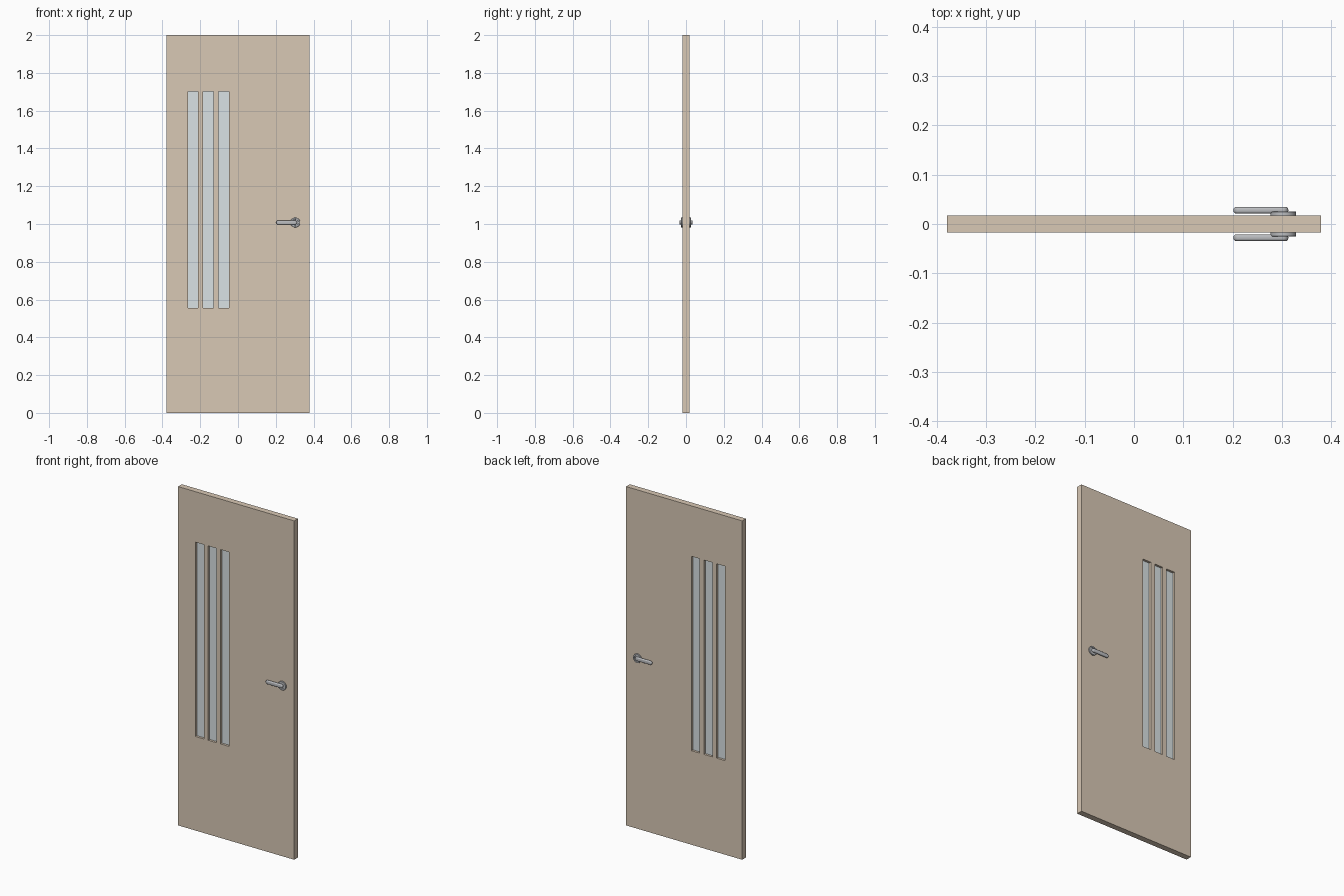
import bpy, bmesh, math
from mathutils import Matrix

if "Cube" in bpy.data.objects:
    bpy.data.objects.remove(bpy.data.objects["Cube"])

T = 0.035                      # door thickness
W = 0.379                      # half width
Z0, Z1 = 0.555, 1.702          # window slot bottom and top
SLOTS = [(-0.266 + i * 0.082, -0.211 + i * 0.082) for i in range(3)]
HX, HZ = 0.303, 1.008          # handle axis


def material(name, color):
    m = bpy.data.materials.new(name)
    m.diffuse_color = (*color, 1)
    m.use_nodes = True
    m.node_tree.nodes["Principled BSDF"].inputs["Base Color"].default_value = m.diffuse_color
    return m


def finish(bm, name, mat):
    bmesh.ops.recalc_face_normals(bm, faces=bm.faces)
    me = bpy.data.meshes.new(name)
    bm.to_mesh(me)
    bm.free()
    ob = bpy.data.objects.new(name, me)
    bpy.context.collection.objects.link(ob)
    me.materials.append(mat)
    return ob


def smooth(ob):
    bpy.ops.object.select_all(action='DESELECT')
    ob.select_set(True)
    bpy.context.view_layer.objects.active = ob
    bpy.ops.object.shade_smooth_by_angle(angle=math.radians(35))


def box(name, x0, x1, y0, y1, z0, z1, mat):
    bm = bmesh.new()
    m = Matrix.Translation(((x0 + x1) / 2, (y0 + y1) / 2, (z0 + z1) / 2)) \
        @ Matrix.Diagonal((x1 - x0, y1 - y0, z1 - z0, 1))
    bmesh.ops.create_cube(bm, size=1, matrix=m)
    return finish(bm, name, mat)


def lathe(name, profile, side, mat, seg=32):
    """Spin (radius, depth) points around the handle axis."""
    bm = bmesh.new()
    vs = [bm.verts.new((HX + r, side * d, HZ)) for r, d in profile]
    es = [bm.edges.new(p) for p in zip(vs, vs[1:])]
    bmesh.ops.spin(bm, geom=vs + es, cent=(HX, 0, HZ), axis=(0, 1, 0),
                   angle=math.tau, steps=seg)
    bmesh.ops.remove_doubles(bm, verts=bm.verts, dist=1e-5)
    smooth(finish(bm, name, mat))


def lever(name, side, mat):
    """Stadium outline extruded in depth, with rounded edges."""
    r, xa, xb = 0.011, 0.213, 0.302
    bm = bmesh.new()
    vs = []
    for cx, start in ((xb, -90), (xa, 90)):
        for i in range(13):
            a = math.radians(start + i * 15)
            vs.append(bm.verts.new((cx + r * math.cos(a), side * 0.0213,
                                    HZ + r * math.sin(a))))
    f = bm.faces.new(vs)
    ext = bmesh.ops.extrude_face_region(bm, geom=[f])['geom']
    bmesh.ops.translate(bm, vec=(0, side * 0.0132, 0),
                        verts=[v for v in ext if isinstance(v, bmesh.types.BMVert)])
    rims = [e for e in bm.edges if abs(e.verts[0].co.y - e.verts[1].co.y) < 1e-6]
    bmesh.ops.bevel(bm, geom=rims, offset=0.005, segments=4, profile=0.5,
                    affect='EDGES')
    smooth(finish(bm, name, mat))


wood = material("wood", (0.69, 0.58, 0.46))
pane = material("glass", (0.70, 0.76, 0.78))
metal = material("metal", (0.5, 0.51, 0.53))

# door leaf: grid of cells with the slots left open, extruded through
xs = [-W] + [x for s in SLOTS for x in s] + [W]
zs = [0, Z0, Z1, 2]
bm = bmesh.new()
grid = [[bm.verts.new((x, -T / 2, z)) for z in zs] for x in xs]
for i in range(len(xs) - 1):
    for j in range(3):
        if not (j == 1 and i % 2 == 1):
            bm.faces.new((grid[i][j], grid[i + 1][j],
                          grid[i + 1][j + 1], grid[i][j + 1]))
ext = bmesh.ops.extrude_face_region(bm, geom=bm.faces[:])['geom']
bmesh.ops.translate(bm, vec=(0, T, 0),
                    verts=[v for v in ext if isinstance(v, bmesh.types.BMVert)])
finish(bm, "door_leaf", wood)

# glass strips in the slots
for i, (a, b) in enumerate(SLOTS):
    box(f"glass_strip_{i + 1}", a, b, -0.004, 0.004, Z0, Z1, pane)

# handle on each face: rosette, neck, lever
for side, tag in ((-1, "front"), (1, "back")):
    lathe(f"rosette_{tag}", [(0, 0.016), (0.026, 0.016), (0.026, 0.0245),
                             (0.025, 0.0255), (0.018, 0.0255), (0.017, 0.0215),
                             (0, 0.0215)], side, metal)
    lathe(f"neck_{tag}", [(0, 0.018), (0.0085, 0.018), (0.0085, 0.025),
                          (0, 0.025)], side, metal, 20)
    lever(f"lever_{tag}", side, metal)
